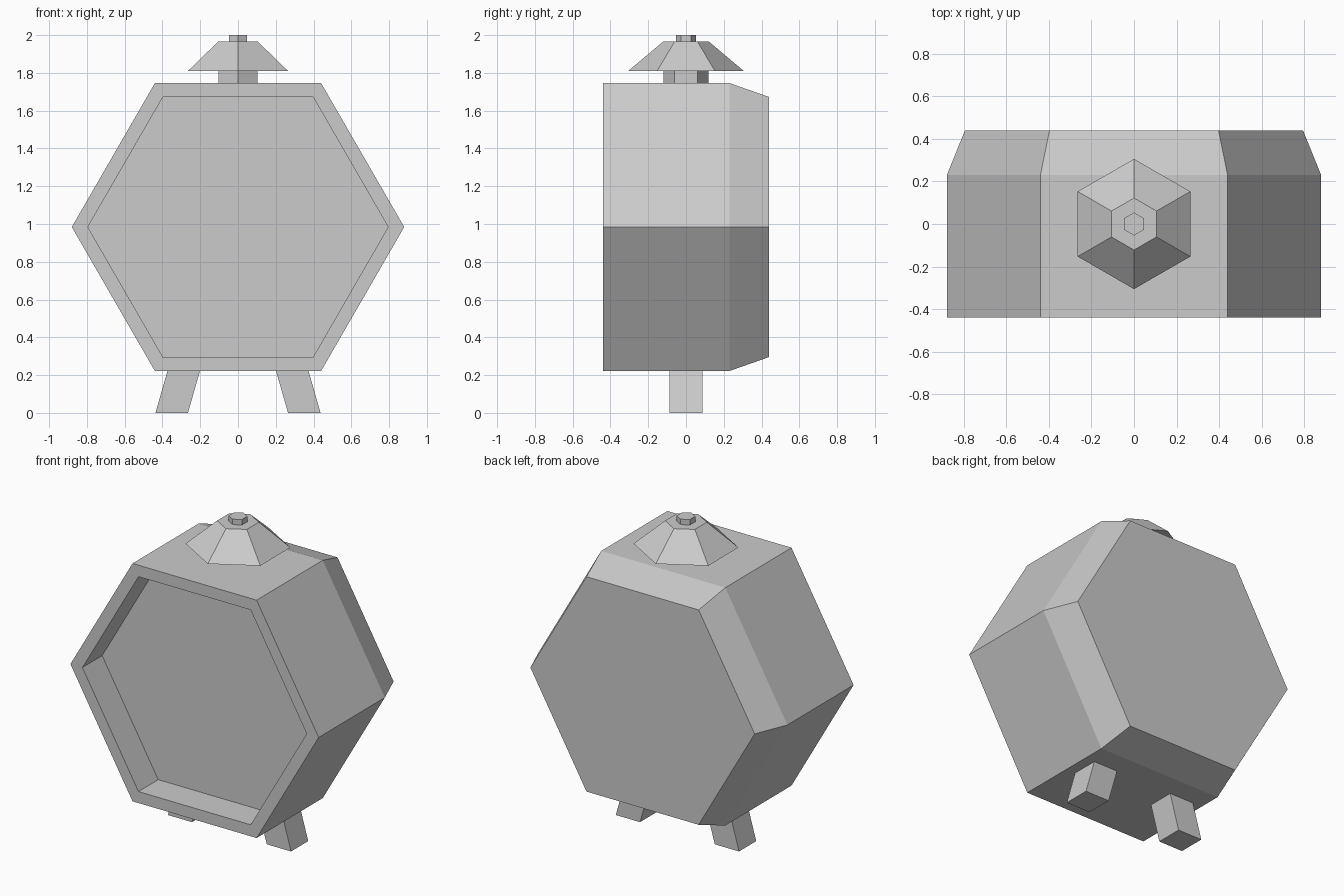
import bpy, bmesh
from math import cos, sin, pi

if "Cube" in bpy.data.objects:
    bpy.data.objects.remove(bpy.data.objects["Cube"])


def make_object(name, rings):
    """Skin a stack of equal-length vertex rings and cap both ends."""
    bm = bmesh.new()
    loops = [[bm.verts.new(p) for p in ring] for ring in rings]
    n = len(loops[0])
    for a, b in zip(loops, loops[1:]):
        for i in range(n):
            j = (i + 1) % n
            bm.faces.new((a[i], a[j], b[j], b[i]))
    bm.faces.new(loops[0])
    bm.faces.new(loops[-1])
    bmesh.ops.recalc_face_normals(bm, faces=bm.faces)
    mesh = bpy.data.meshes.new(name)
    bm.to_mesh(mesh)
    bm.free()
    obj = bpy.data.objects.new(name, mesh)
    bpy.context.collection.objects.link(obj)
    return obj


def hex_facing_front(r, y, cz=0.984):
    return [(r * cos(i * pi / 3), y, cz + r * sin(i * pi / 3)) for i in range(6)]


def hex_flat(r, z):
    return [(r * sin(i * pi / 3), r * cos(i * pi / 3), z) for i in range(6)]


# Hexagonal body: recessed front panel, rim, straight sides, tapered back
body_profile = [(0.795, -0.24), (0.795, -0.44), (0.88, -0.44), (0.88, 0.23), (0.795, 0.44)]
make_object("body", [hex_facing_front(r, y) for r, y in body_profile])

# Top fitting: neck, sloped cap and small knob
make_object("neck", [hex_flat(0.12, 1.74), hex_flat(0.12, 1.81)])
make_object("cap", [hex_flat(0.306, 1.81), hex_flat(0.122, 1.965)])
make_object("knob", [hex_flat(0.054, 1.96), hex_flat(0.054, 2.0)])

# Splayed feet, mirrored left and right
for side, name in ((-1, "left_foot"), (1, "right_foot")):
    rings = []
    for x0, x1, z in ((0.265, 0.437, 0.0), (0.201, 0.373, 0.224)):
        rings.append([(side * x, y, z) for x, y in
                      ((x0, -0.087), (x1, -0.087), (x1, 0.087), (x0, 0.087))])
    make_object(name, rings)
